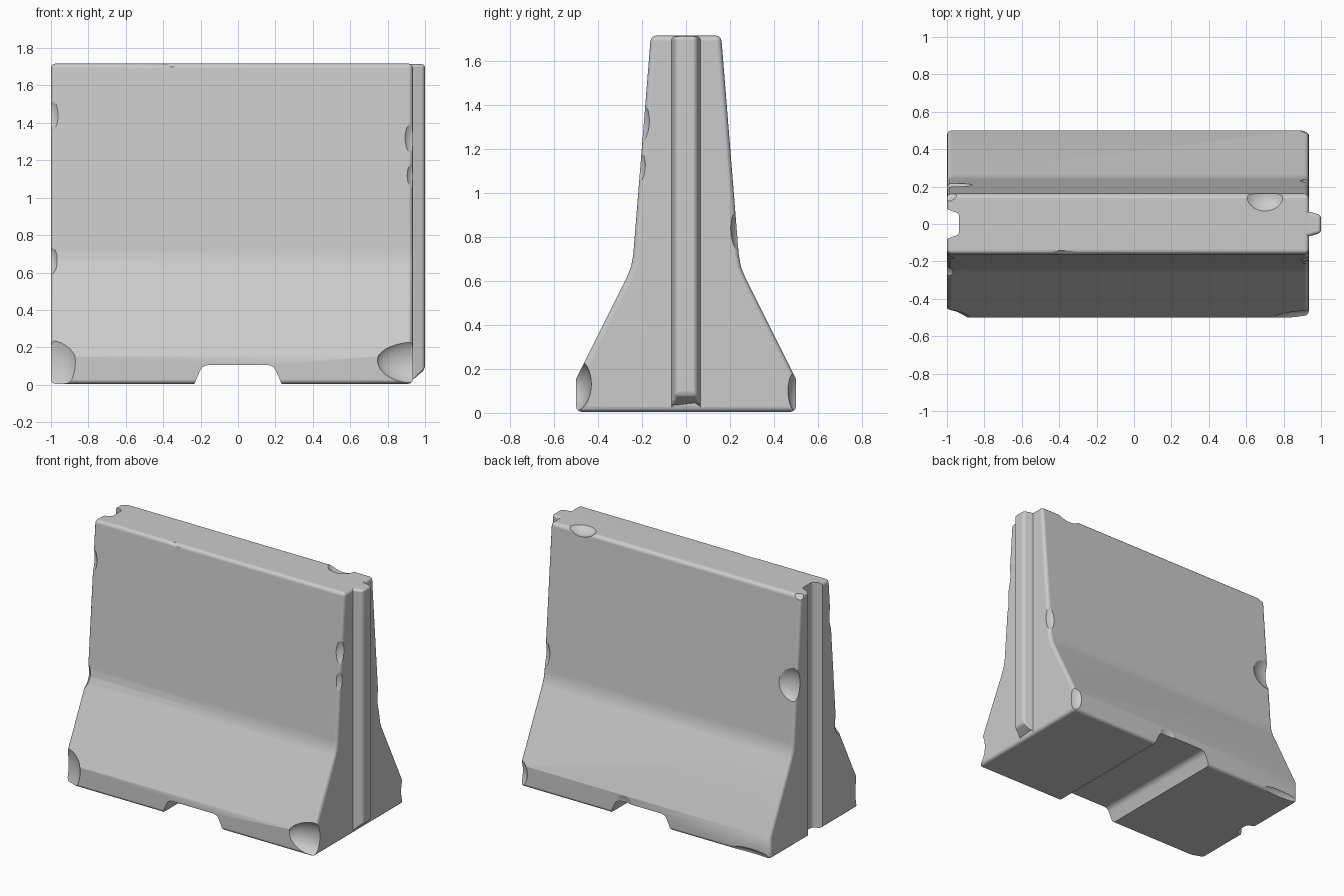
import bpy, bmesh
from mathutils import Vector

if "Cube" in bpy.data.objects:
    bpy.data.objects.remove(bpy.data.objects["Cube"])


def finish(name, bm):
    bmesh.ops.recalc_face_normals(bm, faces=bm.faces)
    mesh = bpy.data.meshes.new(name)
    bm.to_mesh(mesh)
    bm.free()
    obj = bpy.data.objects.new(name, mesh)
    bpy.context.collection.objects.link(obj)
    return obj


def prism(name, profile, place, direction):
    """Closed solid from a 2D profile; place turns a 2D point into 3D."""
    bm = bmesh.new()
    near = [bm.verts.new(place(a, b)) for a, b in profile]
    far = [bm.verts.new(v.co + Vector(direction)) for v in near]
    bm.faces.new(near)
    bm.faces.new(far[::-1])
    for i in range(len(near)):
        bm.faces.new((near[i - 1], near[i], far[i], far[i - 1]))
    return finish(name, bm)


def evaluated(obj, kind, **settings):
    """Mesh of the object with one modifier applied."""
    mod = obj.modifiers.new(kind.title(), kind)
    for key, value in settings.items():
        setattr(mod, key, value)
    bpy.context.view_layer.update()
    graph = bpy.context.evaluated_depsgraph_get()
    mesh = bpy.data.meshes.new_from_object(obj.evaluated_get(graph))
    obj.modifiers.clear()
    return mesh


def volume(mesh):
    bm = bmesh.new()
    bm.from_mesh(mesh)
    result = abs(bm.calc_volume())
    bm.free()
    return result


def combine(obj, other, operation):
    """Boolean that only accepts a sound result, trying each solver."""
    other.hide_render = True
    before = volume(obj.data)
    for solver in ("MANIFOLD", "EXACT", "FLOAT"):
        mesh = evaluated(obj, "BOOLEAN", object=other, operation=operation, solver=solver)
        after = volume(mesh)
        if 0.85 * before < after < 1.1 * before and abs(after - before) > 1e-6:
            obj.data = mesh
            break
    bpy.data.objects.remove(other)


def soften(obj, width, segments=3):
    obj.data = evaluated(obj, "BEVEL", width=width, segments=segments,
                         limit_method="ANGLE", angle_limit=0.5)


# Barrier body: stepped profile swept along x, with worn edges
side = [(0.5, 0.005), (0.5, 0.155), (0.268, 0.62), (0.25, 0.665), (0.24, 0.72), (0.16, 1.717)]
profile = side + [(-y, z) for y, z in reversed(side)]
body = prism("concrete_barrier", profile, lambda y, z: (-1, y, z), (1.935, 0, 0))
soften(body, 0.024)

# Interlocking tongue on the right end, with a slanted foot
tongue = prism("tongue", [(0.85, -0.066), (0.935, -0.066), (1.0, -0.048),
                          (1.0, 0.048), (0.935, 0.066), (0.85, 0.066)],
               lambda x, y: (x, y, 0.085 if x > 0.95 else 0.012), (0, 0, 1.0))
for v in tongue.data.vertices:
    if v.co.z > 0.5:
        v.co.z = 1.714
soften(tongue, 0.018)
combine(body, tongue, "UNION")

# Matching groove on the left end
groove = prism("groove_cutter", [(-1.065, -0.085), (-1, -0.08), (-0.935, -0.055),
                                 (-0.935, 0.055), (-1, 0.08), (-1.065, 0.085)],
               lambda x, y: (x, y, -0.2), (0, 0, 2.2))
soften(groove, 0.015)
combine(body, groove, "DIFFERENCE")

# Rounded lifting slot through the underside
slot = prism("slot_cutter", [(-0.27, -0.08), (-0.233, 0.005), (-0.19, 0.105),
                             (0.19, 0.105), (0.233, 0.005), (0.27, -0.08)],
             lambda x, z: (x, -1, z), (0, 2, 0))
soften(slot, 0.03)
combine(body, slot, "DIFFERENCE")

# Chips and dents: centre, radii
chips = [
    ((0.95, -0.24, 1.33), (0.075, 0.075, 0.13)),   # right end, front edge
    ((0.96, -0.25, 1.13), (0.07, 0.07, 0.12)),
    ((0.96, 0.28, 0.84), (0.09, 0.08, 0.14)),      # right end, back edge
    ((0.96, -0.52, 0.13), (0.22, 0.09, 0.13)),     # bottom corners
    ((0.97, 0.52, 0.10), (0.10, 0.06, 0.12)),
    ((-1.02, -0.53, 0.12), (0.16, 0.09, 0.20)),
    ((-0.85, 0.52, 0.00), (0.20, 0.04, 0.05)),
    ((-0.38, -0.19, 1.75), (0.17, 0.06, 0.06)),    # top edges
    ((0.70, 0.15, 1.77), (0.12, 0.10, 0.09)),
    ((-1.03, 0.17, 1.74), (0.10, 0.06, 0.06)),
    ((-0.98, 0.26, 1.12), (0.14, 0.09, 0.14)),     # left end edges
    ((-1.02, -0.22, 1.45), (0.07, 0.07, 0.12)),
    ((-1.02, -0.28, 0.68), (0.06, 0.07, 0.10)),
    ((0.13, 0.53, 0.10), (0.09, 0.04, 0.08)),      # back foot
]
for centre, radii in chips:
    bm = bmesh.new()
    bmesh.ops.create_icosphere(bm, subdivisions=4, radius=1)
    bmesh.ops.scale(bm, vec=radii, verts=bm.verts)
    bmesh.ops.translate(bm, vec=centre, verts=bm.verts)
    combine(body, finish("chip_cutter", bm), "DIFFERENCE")

# Smooth shading that keeps the broad faces flat
body.hide_render = False
bpy.ops.object.select_all(action="DESELECT")
body.select_set(True)
bpy.context.view_layer.objects.active = body
bpy.ops.object.shade_smooth_by_angle(angle=0.7)
normals = body.modifiers.new("Weighted Normals", "WEIGHTED_NORMAL")
normals.keep_sharp = True
